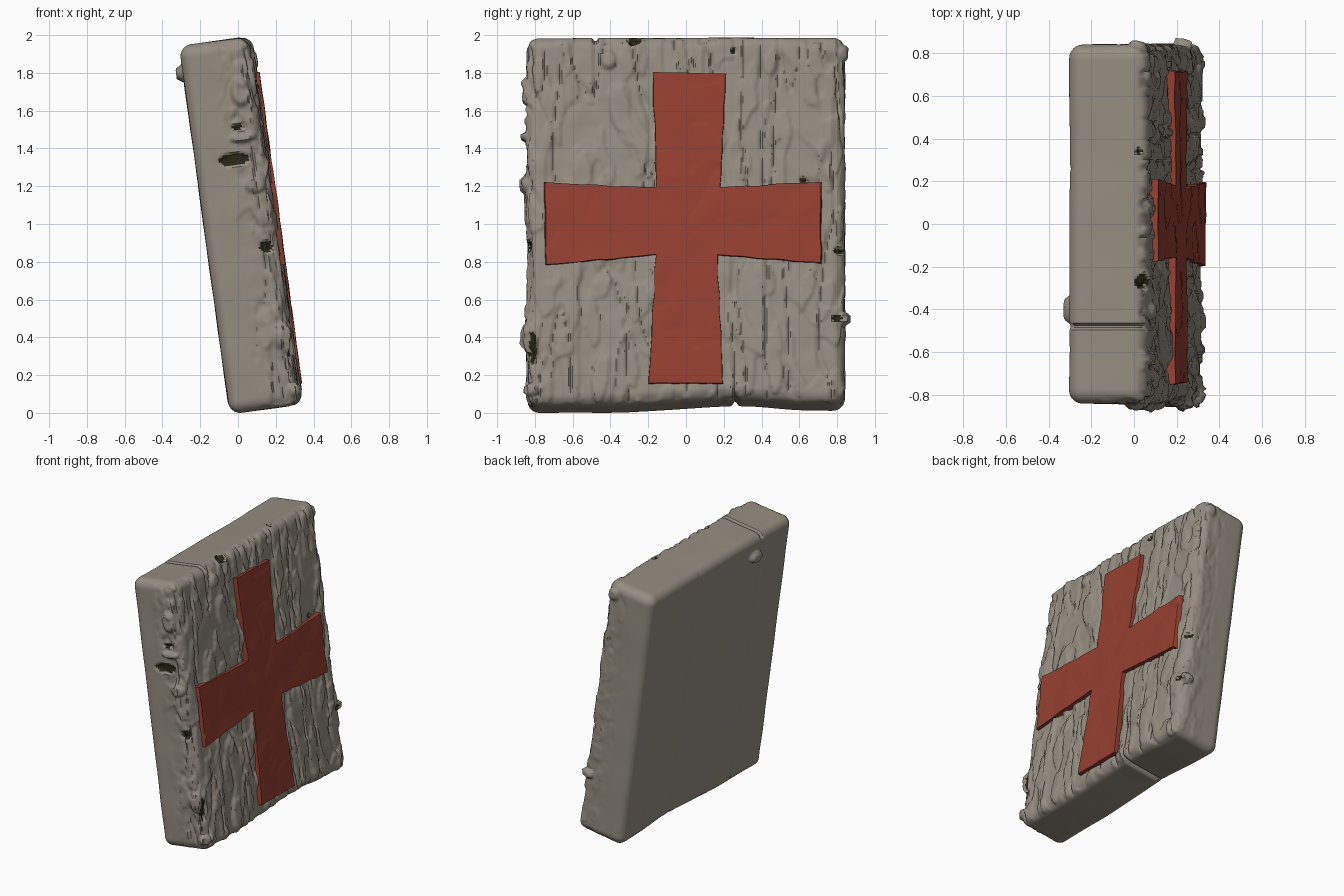
import bpy, bmesh, math
from mathutils import Vector, Matrix, noise

if "Cube" in bpy.data.objects:
    bpy.data.objects.remove(bpy.data.objects["Cube"])

HALF = Vector((0.187, 0.84, 0.985))   # slab half sizes before leaning
ROUND = 0.065
STEP = 0.0115
LEAN = Matrix.Translation((0.008, 0, 1.0)) @ Matrix.Rotation(math.radians(-7.8), 4, 'Y')


def material(name, rgb):
    m = bpy.data.materials.new(name)
    m.diffuse_color = (*rgb, 1)
    m.use_nodes = True
    m.node_tree.nodes["Principled BSDF"].inputs["Base Color"].default_value = m.diffuse_color
    return m


wood = material("weathered grey wood", (0.30, 0.265, 0.22))
hole = material("dark hollow", (0.022, 0.02, 0.008))
red = material("faded red paint", (0.30, 0.05, 0.03))

# dark hollows: centre and radii
PITS = [((0.02, -0.85, 0.35), (0.085, 0.06, 0.035)), ((0.13, -0.85, -0.13), (0.045, 0.05, 0.033)),
        ((0.06, -0.85, 0.52), (0.04, 0.04, 0.015)), ((0.15, -0.27, 0.96), (0.05, 0.04, 0.025)),
        ((0.18, -0.81, -0.68), (0.05, 0.02, 0.09)), ((0.17, 0.81, -0.16), (0.05, 0.03, 0.016)),
        ((0.18, 0.80, -0.52), (0.05, 0.025, 0.016)), ((0.15, 0.34, 0.98), (0.012, 0.012, 0.03)),
        ((0.18, 0.25, 0.91), (0.03, 0.012, 0.02)), ((0.18, 0.62, 0.22), (0.03, 0.02, 0.012))]
# raised splinters: centre, radii, height
LUMPS = [((0.10, -0.84, 0.70), (0.06, 0.08, 0.09), 0.030), ((0.08, -0.84, 0.46), (0.08, 0.08, 0.03), 0.030),
         ((0.11, -0.84, 0.20), (0.06, 0.08, 0.05), 0.025), ((0.15, -0.84, -0.62), (0.04, 0.08, 0.10), 0.028),
         ((0.17, -0.82, -0.90), (0.04, 0.08, 0.04), 0.030), ((0.15, 0.84, -0.52), (0.05, 0.06, 0.04), 0.035),
         ((-0.18, -0.40, 0.84), (0.06, 0.08, 0.05), 0.035), ((0.18, -0.41, 0.86), (0.06, 0.05, 0.06), 0.025),
         ((0.14, 0.84, 0.90), (0.06, 0.06, 0.05), 0.020), ((0.18, -0.33, -0.47), (0.1, 0.025, 0.09), 0.016)]


def smooth(a, b, t):
    t = min(1, max(0, (t - a) / (b - a)))
    return t * t * (3 - 2 * t)


def ellipse(p, c, r):
    return math.sqrt(sum(((p[i] - c[i]) / r[i]) ** 2 for i in range(3)))


def bark(u, z, seed):
    """Chipped, vertically grained surface height."""
    w = noise.noise((u * 5, z * 3, seed)) * 0.10
    chips = smooth(0.05, 0.12, noise.noise((u * 7 + w, z * 3.2, seed + 4)))
    flakes = smooth(0.15, 0.22, noise.noise((u * 14, z * 4.5, seed + 9)))
    grain = 1 - smooth(0.0, 0.07, abs(noise.noise((u * 9 + w, z * 1.1, seed + 15))))
    return (0.009 * chips + 0.010 * flakes - 0.014 * grain
            + 0.006 * noise.noise((u * 11, z * 11, seed + 20)) - 0.004)


def slab_point(p):
    # round the box
    q = Vector([max(-HALF[i] + ROUND, min(HALF[i] - ROUND, p[i])) for i in range(3)])
    n = (p - q).normalized()
    p = q + n * ROUND
    # rough front and sides, smooth back, top and bottom
    front = smooth(0.25, 0.8, n.x)
    side = smooth(0.4, 0.9, abs(n.y)) * smooth(-0.06, 0.10, p.x)
    h = front * bark(p.y, p.z, 1.3)
    h += side * (0.9 if p.y < 0 else 0.4) * bark(p.x * 1.4, p.z * 1.6, 7.7 + n.y)
    h += 0.005 * noise.noise(p * 3.5)
    for c, r, a in LUMPS:
        h += a * (1 - smooth(0.55, 1.0, ellipse(p, c, r)))
    for c, r in PITS:
        h -= 0.02 * (1 - smooth(0.8, 1.1, ellipse(p, c, r)))
    # plank seams
    top, bottom, back = smooth(0.3, 0.8, n.z), smooth(0.3, 0.8, -n.z), smooth(0.5, 0.9, -n.x)
    upper_front = front * smooth(0.66, 0.72, p.z)
    h -= 0.028 * math.exp(-((p.y + 0.48) / 0.008) ** 2) * min(1, top + 0.25 * back + 0.6 * upper_front)
    h -= 0.028 * math.exp(-((p.y - 0.26) / 0.012) ** 2) * min(1, bottom + 0.15 * back)
    p = p + n * h
    # worn bottom edge rises toward the seam
    lift = 0.035 * smooth(-0.5, 0.26, p.y) if p.y < 0.26 else 0.035 - 0.02 * smooth(0.3, 0.65, p.y)
    p.z += lift * smooth(-0.85, -0.95, p.z) if p.z > -0.95 else lift
    return p


def grid(bm, na, nb, fn):
    v = [[bm.verts.new(fn(i / na, j / nb)) for j in range(nb + 1)] for i in range(na + 1)]
    for i in range(na):
        for j in range(nb):
            bm.faces.new((v[i][j], v[i + 1][j], v[i + 1][j + 1], v[i][j + 1]))


def finish(bm, name, mats, angle):
    bmesh.ops.recalc_face_normals(bm, faces=bm.faces)
    bm.transform(LEAN)
    me = bpy.data.meshes.new(name)
    bm.to_mesh(me)
    bm.free()
    for m in mats:
        me.materials.append(m)
    me.shade_smooth()
    me.set_sharp_from_angle(angle=math.radians(angle))
    ob = bpy.data.objects.new(name, me)
    bpy.context.collection.objects.link(ob)
    return ob


# wooden slab: six gridded sides, rounded and roughened
bm = bmesh.new()
for axis in range(3):
    a, b = (axis + 1) % 3, (axis + 2) % 3
    na, nb = (math.ceil(2 * HALF[k] / STEP) for k in (a, b))
    for sign in (-1, 1):
        def side_point(s, t):
            p = Vector((0, 0, 0))
            p[axis] = sign * HALF[axis]
            p[a], p[b] = (2 * s - 1) * HALF[a], (2 * t - 1) * HALF[b]
            return slab_point(p)
        grid(bm, na, nb, side_point)
bmesh.ops.remove_doubles(bm, verts=bm.verts, dist=0.0004)
for f in bm.faces:
    c = f.calc_center_median()
    f.material_index = int(any(ellipse(c, *pit) < 1 for pit in PITS))
slab = finish(bm, "wooden_slab", [wood, hole], 50)

# red cross: a centre patch and four flared arms, given as (y, world z) corners
A, B, C, D = (-0.155, 1.20), (0.18, 1.20), (0.165, 0.845), (-0.16, 0.845)
PATCHES = [(A, B, C, D), ((-0.175, 1.81), (0.21, 1.80), B, A), (D, C, (0.195, 0.165), (-0.195, 0.165)),
           ((-0.745, 1.225), A, D, (-0.74, 0.79)), (B, (0.71, 1.23), (0.71, 0.80), C)]
bm = bmesh.new()
for quad in PATCHES:
    p0, p1, p2, p3 = (Vector((0, y, (z - 1.027) / 0.99)) for y, z in quad)
    nu = max(20, int((p1 - p0).length / 0.016)) if quad[0] == A or p1.y - p0.y > 0.45 else 20
    nv = 40 if (p0 - p3).length > 0.5 else 20
    nu, nv = (36 if (p1 - p0).length > 0.45 else 20), nv

    def cross_point(s, t):
        p = p0.lerp(p1, s).lerp(p3.lerp(p2, s), t)
        wob = Vector((0, noise.noise((p.z * 9, 3, p.y)), noise.noise((p.y * 9, 8, p.z)))) * 0.006
        crease = 1 - smooth(0, 0.06, abs(noise.noise((p.y * 4, p.z * 4, 31))))
        p.x = 0.214 + 0.006 * noise.noise((p.y * 6, p.z * 6, 2)) - 0.004 * crease
        return p + wob
    grid(bm, nu, nv, cross_point)
bmesh.ops.remove_doubles(bm, verts=bm.verts, dist=0.0005)
# rounded rim, then sides sunk into the wood
edges = [e for e in bm.edges if e.is_boundary]
for shift in (0.006, 0.05):
    rim = bmesh.ops.extrude_edge_only(bm, edges=edges)["geom"]
    for v in (g for g in rim if isinstance(g, bmesh.types.BMVert)):
        v.co.x -= shift
        v.co.y *= 1.006
    edges = [g for g in rim if isinstance(g, bmesh.types.BMEdge) and g.is_boundary]
cross = finish(bm, "red_cross", [red], 50)

# stand on the ground
low = min(v.co.z for v in slab.data.vertices)
for ob in (slab, cross):
    ob.data.transform(Matrix.Translation((0, 0, -low)))
